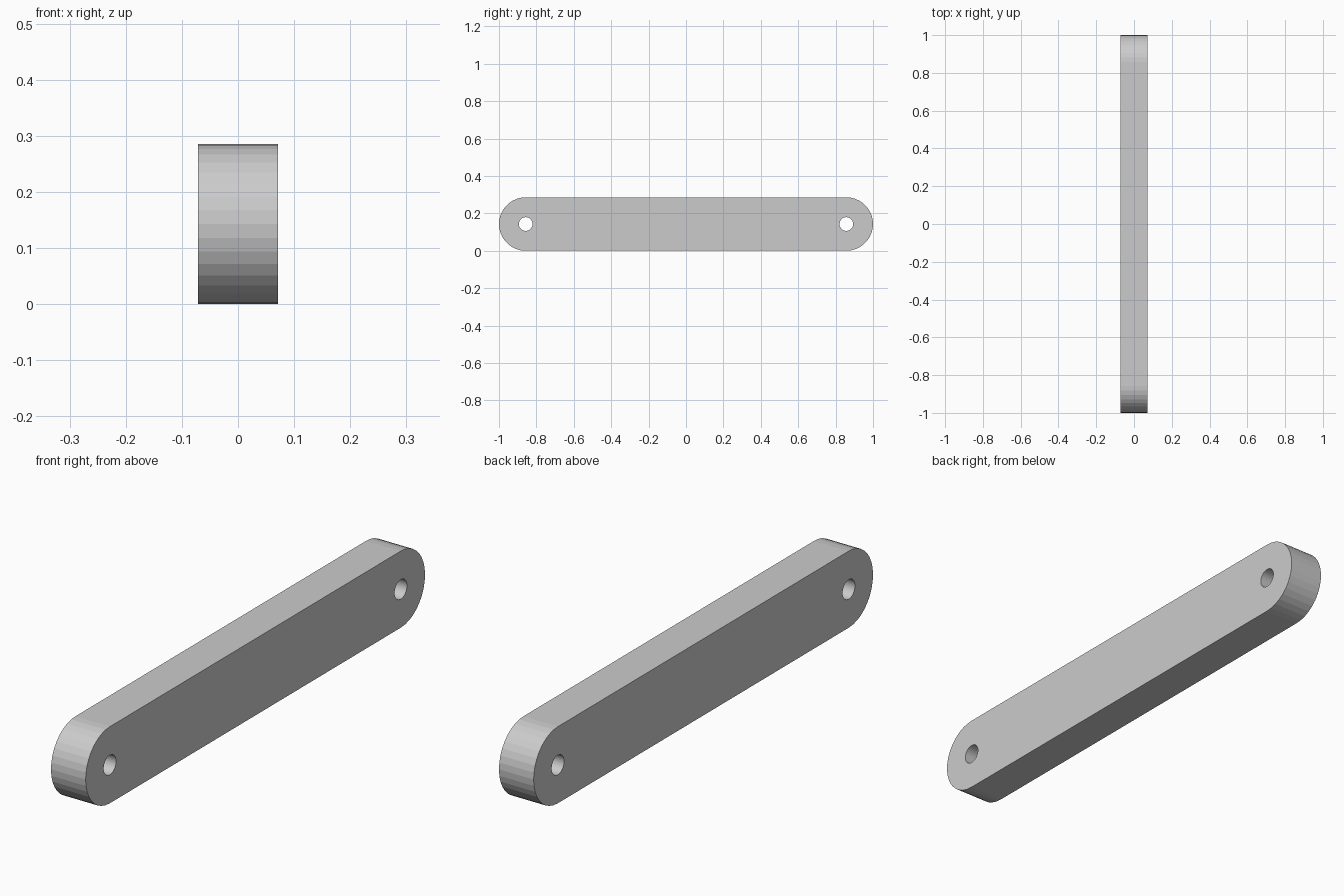
import bpy, bmesh
from math import sin, cos, pi

if "Cube" in bpy.data.objects:
    bpy.data.objects.remove(bpy.data.objects["Cube"])

R = 1 / 7            # end radius (half the bar height)
HOLE = 0.0365        # pin hole radius
THICK = 1 / 7        # bar thickness along x
CY = 1 - R           # distance of the hole centres from the middle
STEPS = 18           # segments per half circle


def arc(cy, radius, start, count):
    return [(cy + radius * cos(start + pi * i / STEPS),
             R + radius * sin(start + pi * i / STEPS)) for i in range(count)]


def add_loop(bm, points):
    verts = [bm.verts.new((-THICK / 2, y, z)) for y, z in points]
    return [bm.edges.new((v, verts[(i + 1) % len(verts)])) for i, v in enumerate(verts)]


bm = bmesh.new()
# Rounded bar outline
edges = add_loop(bm, arc(CY, R, -pi / 2, STEPS + 1) + arc(-CY, R, pi / 2, STEPS + 1))
# Pin hole at each end
for side in (-1, 1):
    edges += add_loop(bm, arc(side * CY, HOLE, 0, 2 * STEPS))
bmesh.ops.triangle_fill(bm, edges=edges, use_beauty=True, normal=(1, 0, 0))

# Thickness
ext = bmesh.ops.extrude_face_region(bm, geom=bm.faces[:], use_keep_orig=True)
bmesh.ops.translate(bm, vec=(THICK, 0, 0),
                    verts=[g for g in ext["geom"] if isinstance(g, bmesh.types.BMVert)])
bmesh.ops.recalc_face_normals(bm, faces=bm.faces[:])

mesh = bpy.data.meshes.new("link_bar")
bm.to_mesh(mesh)
bm.free()
bpy.context.collection.objects.link(bpy.data.objects.new("link_bar", mesh))
